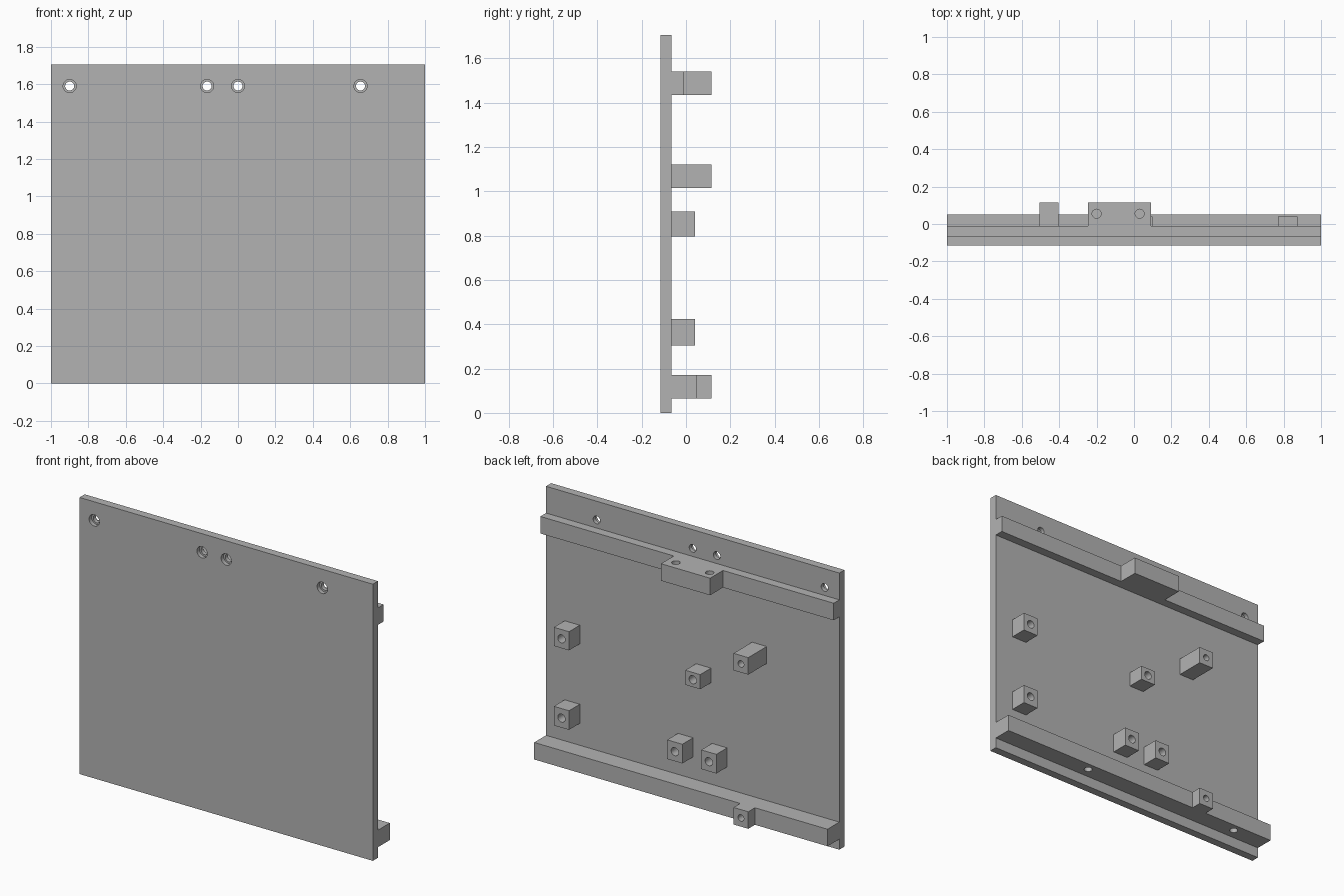
import bpy, bmesh
from math import radians
from mathutils import Matrix

old = bpy.data.objects.get("Cube")
if old:
    bpy.data.objects.remove(old, do_unlink=True)

grey = bpy.data.materials.new("plain grey")
grey.use_nodes = True
grey.diffuse_color = (0.45, 0.45, 0.45, 1)
grey.node_tree.nodes["Principled BSDF"].inputs["Base Color"].default_value = (0.45, 0.45, 0.45, 1)

FACE = -0.065   # back face of the panel
FRONT = -0.115  # front face of the panel


def add_object(name, bm):
    bmesh.ops.recalc_face_normals(bm, faces=bm.faces)
    mesh = bpy.data.meshes.new(name)
    bm.to_mesh(mesh)
    bm.free()
    mesh.materials.append(grey)
    obj = bpy.data.objects.new(name, mesh)
    bpy.context.collection.objects.link(obj)
    return obj


def extrude_outline(name, outline, z0, z1):
    """Solid from a plan outline, raised from z0 to z1."""
    bm = bmesh.new()
    base = bm.faces.new([bm.verts.new((x, y, z0)) for x, y in outline])
    top = bmesh.ops.extrude_face_region(bm, geom=[base])["geom"]
    bmesh.ops.translate(bm, vec=(0, 0, z1 - z0),
                        verts=[v for v in top if isinstance(v, bmesh.types.BMVert)])
    return add_object(name, bm)


def box(name, x0, x1, y0, y1, z0, z1):
    return extrude_outline(name, [(x0, y0), (x1, y0), (x1, y1), (x0, y1)], z0, z1)


def drill(obj, holes, axis):
    """Cut round holes; each is (centre, radius, depth to both sides)."""
    bm = bmesh.new()
    turn = Matrix.Rotation(radians(90), 4, "X") if axis == "Y" else Matrix()
    for centre, radius, reach in holes:
        bmesh.ops.create_cone(bm, cap_ends=True, segments=32, radius1=radius, radius2=radius,
                              depth=2 * reach, matrix=Matrix.Translation(centre) @ turn)
    cutter = add_object(obj.name + "_cutter", bm)
    cutter.hide_render = True
    cutter.hide_set(True)
    mod = obj.modifiers.new("holes", "BOOLEAN")
    mod.operation = "DIFFERENCE"
    mod.solver = "EXACT"
    mod.object = cutter
    # Bake the cut, then drop the helper
    bpy.context.view_layer.update()
    deps = bpy.context.evaluated_depsgraph_get()
    cut = bpy.data.meshes.new_from_object(obj.evaluated_get(deps))
    obj.modifiers.clear()
    obj.data = cut
    bpy.data.objects.remove(cutter, do_unlink=True)


def rail(name, depth, block_x0, block_x1, z0, z1):
    """Full-width rail with a deeper block standing out of it."""
    deep = 0.115
    return extrude_outline(name, [(-1, FACE), (1, FACE), (1, depth), (block_x1, depth), (block_x1, deep),
                                  (block_x0, deep), (block_x0, depth), (-1, depth)], z0, z1)


# Panel with four stepped screw holes
panel = box("panel", -1, 1, FRONT, FACE, 0, 1.705)
hole_xs = (-0.9, -0.165, 0, 0.655)
drill(panel, [((x, FACE, 1.59), 0.024, 0.1) for x in hole_xs], "Y")
drill(panel, [((x, FRONT, 1.59), 0.035, 0.025) for x in hole_xs], "Y")

# Upper rail, holes in the top of its block
upper = rail("upper_rail", -0.01, -0.245, 0.09, 1.435, 1.54)
drill(upper, [((x, 0.055, 1.54), 0.024, 0.08) for x in (-0.2, 0.03)], "Z")

# Lower rail, holes underneath and in the end of its block
lower = rail("lower_rail", 0.05, -0.505, -0.405, 0.065, 0.17)
drill(lower, [((x, 0, 0.065), 0.024, 0.08) for x in (-0.76, 0.35)], "Z")
drill(lower, [((-0.455, 0.115, 0.118), 0.02, 0.08)], "Y")

# Standoff posts: left edge, right edge, reach, bottom, top, hole radius
posts = {
    "upper_left_post": (0.77, 0.873, 0.04, 0.795, 0.91, 0.025),
    "lower_left_post": (0.77, 0.873, 0.04, 0.305, 0.423, 0.025),
    "upper_middle_post": (-0.125, -0.023, 0.04, 0.795, 0.885, 0.025),
    "lower_middle_post": (-0.003, 0.1, 0.04, 0.305, 0.423, 0.025),
    "lower_right_post": (-0.235, -0.132, 0.04, 0.305, 0.423, 0.025),
    "long_post": (-0.505, -0.405, 0.115, 1.015, 1.12, 0.02),
}
for name, (x0, x1, reach, z0, z1, radius) in posts.items():
    post = box(name, x0, x1, FACE, reach, z0, z1)
    drill(post, [(((x0 + x1) / 2, reach, (z0 + z1) / 2), radius, 0.08)], "Y")
